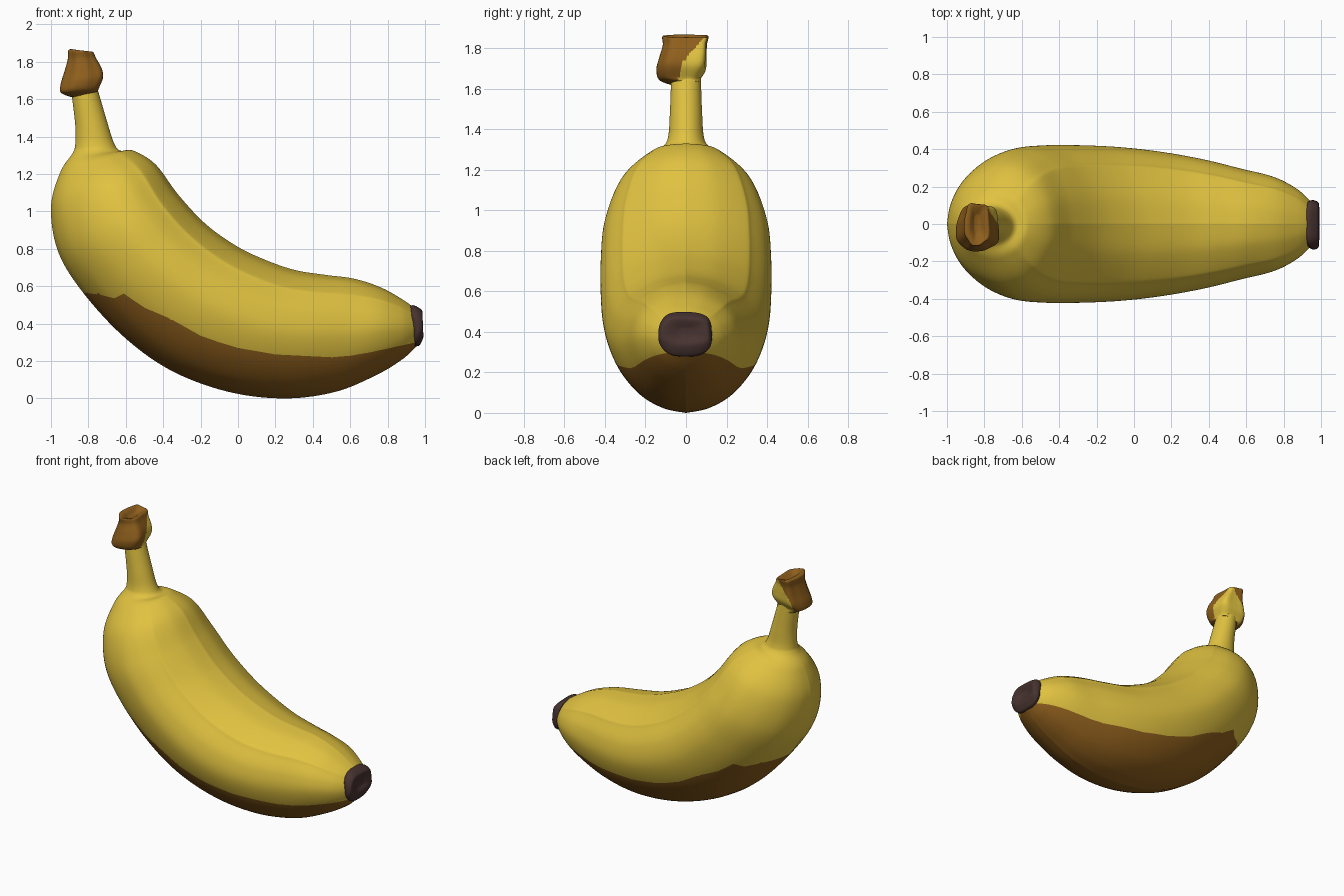
import bpy, bmesh, math
from mathutils import Vector

cube = bpy.data.objects.get("Cube")
if cube:
    bpy.data.objects.remove(cube, do_unlink=True)


def material(name, rgb):
    m = bpy.data.materials.new(name)
    m.use_nodes = True
    m.diffuse_color = (*rgb, 1)
    m.node_tree.nodes["Principled BSDF"].inputs["Base Color"].default_value = (*rgb, 1)
    return m


yellow = material("ripe yellow", (0.75, 0.54, 0.052))
brown = material("bruise brown", (0.275, 0.115, 0.012))
dark = material("dark tip", (0.062, 0.033, 0.029))


def spline(pts, t):
    """Smooth curve through pts, t from 0 to len - 1."""
    i = min(int(t), len(pts) - 2)
    f = t - i
    a, b, c, d = (Vector(pts[max(0, min(j, len(pts) - 1))]) for j in range(i - 1, i + 3))
    return b + 0.5 * f * (c - a + f * (2 * a - 5 * b + 4 * c - d + f * (3 * (b - c) + d - a)))


def power(x, p):
    return math.copysign(abs(x) ** p, x)


def cut_along(bm, edge):
    """Cut a clean line into the skin below each stretch of the edge."""
    for (xa, za), (xb, zb) in zip(edge, edge[1:]):
        faces = [f for f in bm.faces if xa <= f.calc_center_median().x <= xb]
        geom = faces + list({e for f in faces for e in f.edges}) + list({v for f in faces for v in f.verts})
        bmesh.ops.bisect_plane(bm, geom=geom, dist=0.0005, plane_co=(xa, 0, za),
                               plane_no=Vector((za - zb, 0, xb - xa)).normalized())


def loft(name, rows, section, mats, rule, around=96, steps=8, edge=()):
    """Row: outer x, z, inner x, z, half width, y offset, shape value."""
    bm = bmesh.new()
    rings = []
    for s in range((len(rows) - 1) * steps + 1):
        ox, oz, ix, iz, w, y, k = spline(rows, s / steps)
        ring = []
        for j in range(around):
            u, v = section(j / around, k)
            ring.append(bm.verts.new((ox + v * (ix - ox), y + u * w, oz + v * (iz - oz))))
        rings.append(ring)
    for r, q in zip(rings, rings[1:]):
        for j in range(around):
            n = (j + 1) % around
            bm.faces.new((r[j], r[n], q[n], q[j]))
    bm.faces.new(rings[0])
    bm.faces.new(rings[-1])
    bmesh.ops.recalc_face_normals(bm, faces=bm.faces)
    cut_along(bm, edge)
    for f in bm.faces:
        f.material_index = rule(f.calc_center_median())
    mesh = bpy.data.meshes.new(name)
    bm.to_mesh(mesh)
    bm.free()
    ob = bpy.data.objects.new(name, mesh)
    for m in mats:
        mesh.materials.append(m)
    bpy.context.collection.objects.link(ob)
    bpy.ops.object.select_all(action='DESELECT')
    ob.select_set(True)
    bpy.context.view_layer.objects.active = ob
    bpy.ops.object.shade_smooth_by_angle(angle=math.radians(50))


# Half section of the fruit: keel, belly, ridge, flat inner side
HALF = [(0, 0), (0.32, 0.035), (0.63, 0.13), (0.88, 0.3), (1, 0.51), (0.94, 0.69),
        (0.78, 0.825), (0.69, 0.875), (0.35, 0.965), (0, 1)]


def fruit_section(t, k):
    side = 1 if t <= 0.5 else -1
    h = 2 * t if t <= 0.5 else 2 - 2 * t
    body = spline(HALF, h * (len(HALF) - 1))
    stem = Vector((math.sin(math.pi * h), 0.5 - 0.5 * math.cos(math.pi * h)))
    u, v = stem.lerp(body, k)
    return side * u, v


def square_section(t, k):
    a = 2 * math.pi * t
    r = 1 + k * math.cos(5 * a + 1)
    return r * power(math.sin(a), 0.7), 0.5 - 0.5 * r * power(math.cos(a), 0.7)


# Upper edge of the bruise along the length
EDGE = [(-1, 0.55), (-0.84, 0.567), (-0.74, 0.555), (-0.66, 0.535), (-0.61, 0.56),
        (-0.5, 0.485), (-0.36, 0.425), (-0.2, 0.335), (-0.1, 0.3), (0, 0.27),
        (0.2, 0.235), (0.5, 0.22), (0.6, 0.228), (0.7, 0.245), (1, 0.31)]


def bruise(c):
    for (xa, za), (xb, zb) in zip(EDGE, EDGE[1:]):
        if xa <= c.x <= xb:
            return int(c.z < za + (zb - za) * (c.x - xa) / (xb - xa))
    return 0


# Stem and fruit in one skin
fruit = [
    (-0.893, 1.65, -0.755, 1.67, 0.073, 0, 0),
    (-0.885, 1.59, -0.738, 1.61, 0.075, 0, 0),
    (-0.87, 1.46, -0.70, 1.48, 0.08, 0, 0),
    (-0.87, 1.36, -0.665, 1.37, 0.088, 0, 0),
    (-0.885, 1.31, -0.63, 1.325, 0.112, 0, 0.1),
    (-0.95, 1.21, -0.56, 1.325, 0.19, 0, 0.5),
    (-1.0, 1.02, -0.44, 1.25, 0.322, 0, 0.9),
    (-0.96, 0.78, -0.32, 1.09, 0.40, 0, 1),
    (-0.82, 0.555, -0.17, 0.93, 0.42, 0, 1),
    (-0.60, 0.32, 0, 0.81, 0.42, 0, 1),
    (-0.35, 0.145, 0.16, 0.735, 0.41, 0, 1),
    (-0.05, 0.035, 0.31, 0.685, 0.385, 0, 1),
    (0.25, 0, 0.47, 0.66, 0.345, 0, 1),
    (0.52, 0.035, 0.62, 0.64, 0.295, 0, 1),
    (0.74, 0.125, 0.76, 0.595, 0.25, 0, 1),
    (0.88, 0.21, 0.87, 0.535, 0.185, 0, 0.8),
    (0.96, 0.285, 0.935, 0.49, 0.118, 0, 0.3),
]
loft("banana_body", fruit, fruit_section, [yellow, brown], bruise, around=144, steps=10, edge=EDGE)

# Torn cap on the stem, brown with a yellow patch on the back left
cap = [
    (-0.89, 1.61, -0.75, 1.64, 0.07, 0, 0),
    (-0.945, 1.635, -0.745, 1.655, 0.10, -0.03, 0.02),
    (-0.945, 1.68, -0.722, 1.715, 0.12, -0.022, 0.04),
    (-0.925, 1.745, -0.73, 1.765, 0.115, -0.012, 0.05),
    (-0.908, 1.81, -0.76, 1.82, 0.107, -0.003, 0.05),
    (-0.905, 1.86, -0.775, 1.852, 0.112, 0, 0.05),
    (-0.88, 1.865, -0.795, 1.85, 0.095, 0, 0.05),
    (-0.855, 1.84, -0.82, 1.835, 0.05, 0, 0),
]
loft("stem_cap", cap, square_section, [brown, yellow],
     lambda c: int(c.z < 1.85 and c.y + 0.7 * (c.x + 0.83) > 0.5 * (c.z - 1.67) + 0.03))

# Dark blossom end with a shallow dent
tip = [
    (0.948, 0.278, 0.922, 0.497, 0.123, 0, 0),
    (0.97, 0.285, 0.945, 0.497, 0.132, -0.003, 0.015),
    (0.988, 0.32, 0.98, 0.475, 0.12, -0.003, 0.03),
    (0.99, 0.345, 0.985, 0.455, 0.095, 0, 0.03),
    (0.975, 0.37, 0.972, 0.42, 0.04, 0, 0),
]
loft("blossom_tip", tip, square_section, [dark], lambda c: 0, around=64)
